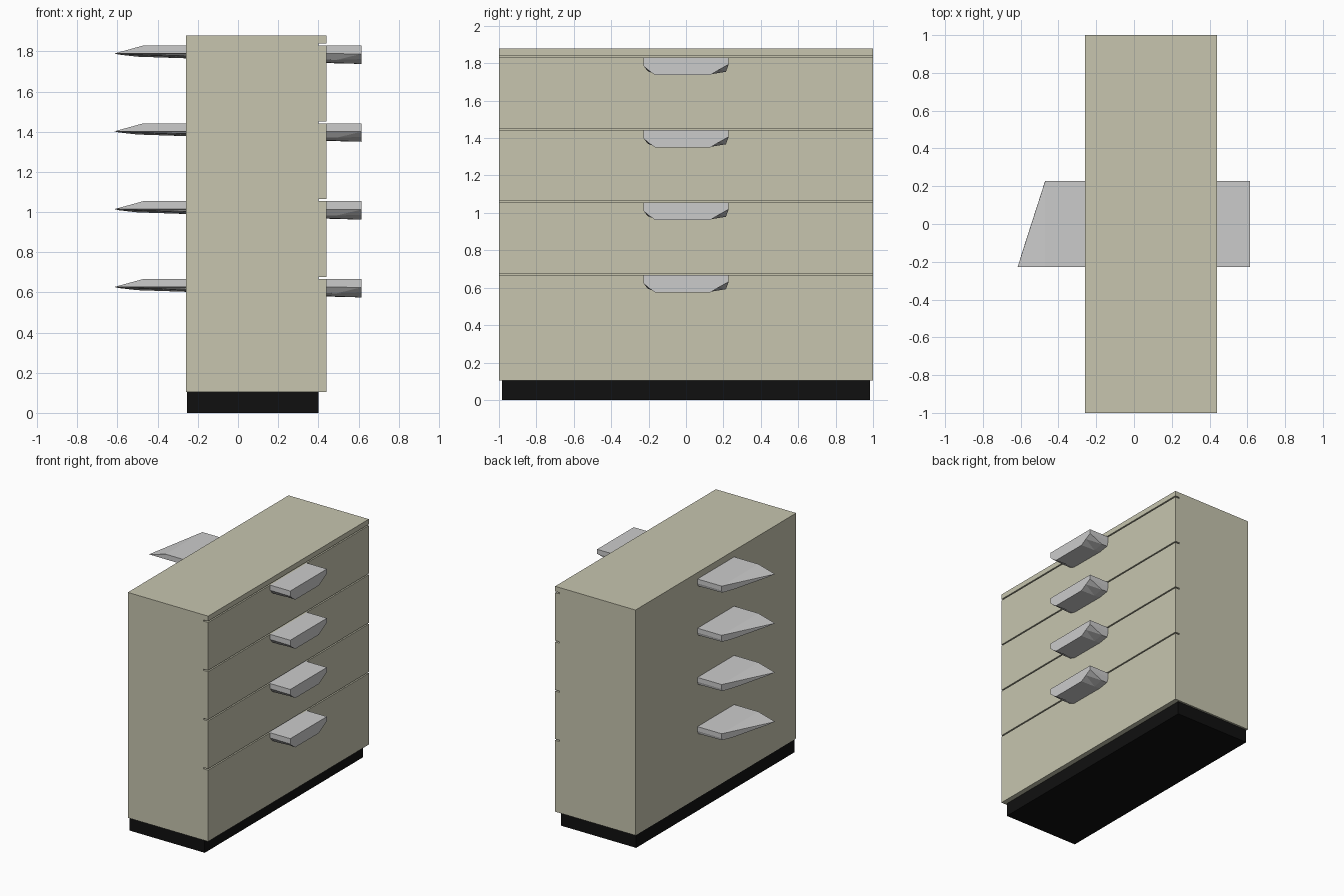
import bpy, bmesh

if "Cube" in bpy.data.objects:
    bpy.data.objects.remove(bpy.data.objects["Cube"])

GROOVES = [0.667 + 0.3875 * i for i in range(4)]   # drawer gap heights
GAP, BACK, INNER, FACE = 0.01, -0.26, 0.40, 0.44


def material(name, rgb):
    m = bpy.data.materials.new(name)
    m.diffuse_color = (*rgb, 1)
    m.use_nodes = True
    m.node_tree.nodes["Principled BSDF"].inputs["Base Color"].default_value = m.diffuse_color
    return m


def add_object(name, bm, mat=None):
    bmesh.ops.recalc_face_normals(bm, faces=bm.faces)
    mesh = bpy.data.meshes.new(name)
    bm.to_mesh(mesh)
    bm.free()
    if mat:
        mesh.materials.append(mat)
    ob = bpy.data.objects.new(name, mesh)
    bpy.context.collection.objects.link(ob)
    return ob


def extrude_profile(name, xz, y0, y1, mat):
    bm = bmesh.new()
    face = bm.faces.new([bm.verts.new((x, y0, z)) for x, z in xz])
    new = bmesh.ops.extrude_face_region(bm, geom=[face])["geom"]
    verts = [v for v in new if isinstance(v, bmesh.types.BMVert)]
    bmesh.ops.translate(bm, verts=verts, vec=(0, y1 - y0, 0))
    return add_object(name, bm, mat)


cream = material("cream_paint", (0.57, 0.56, 0.43))
black = material("black_plinth", (0.005, 0.005, 0.005))

# Cabinet body: side profile with a slot above every drawer front
profile = [(BACK, 0.105), (FACE, 0.105)]
for z in GROOVES:
    profile += [(FACE, z), (INNER, z), (INNER, z + GAP), (FACE, z + GAP)]
profile += [(FACE, 1.88), (BACK, 1.88)]
extrude_profile("cabinet_body", profile, -1, 1, cream)

# Recessed plinth
extrude_profile("plinth", [(-0.255, 0), (INNER, 0), (INNER, 0.105), (-0.255, 0.105)],
                -0.985, 0.985, black)

# Handle sections, z measured from the flat top
front = [(0.615, y, z) for y, z in (
    (-0.228, 0), (0.228, 0), (0.228, -0.035), (0.18, -0.062),
    (0.13, -0.092), (-0.165, -0.092), (-0.2, -0.068), (-0.228, -0.042))]
middle = [(0.49, y, z) for y, z in (
    (-0.228, 0), (0.228, 0), (0.228, -0.035), (0.214, -0.075),
    (0.13, -0.089), (-0.165, -0.087), (-0.205, -0.072), (-0.228, -0.041))]
tail = [(-0.47, -0.228, 0), (-0.47, 0.228, 0), (-0.47, 0.228, -0.035),
        (-0.472, 0.224, -0.052), (-0.502, 0.13, -0.056), (-0.597, -0.165, -0.045),
        (-0.607, -0.2, -0.042), (-0.616, -0.228, -0.04)]

# Handles: blades passing right through the cabinet
for i, top in enumerate(GROOVES):
    bm = bmesh.new()
    rings = [[bm.verts.new((x, y, top + z)) for x, y, z in ring]
             for ring in (front, middle, tail)]
    for a, b in zip(rings, rings[1:]):
        for k in range(8):
            n = (k + 1) % 8
            bm.faces.new((a[k], a[n], b[n], b[k]))
    bm.faces.new(rings[0])
    bm.faces.new((rings[2][0], rings[2][1], rings[2][7]))   # sloping tip
    bm.faces.new(rings[2][1:])                              # slanted end
    bmesh.ops.recalc_face_normals(bm, faces=bm.faces)
    bmesh.ops.triangulate(bm, faces=bm.faces)
    add_object(f"drawer_handle_{i + 1}", bm)
